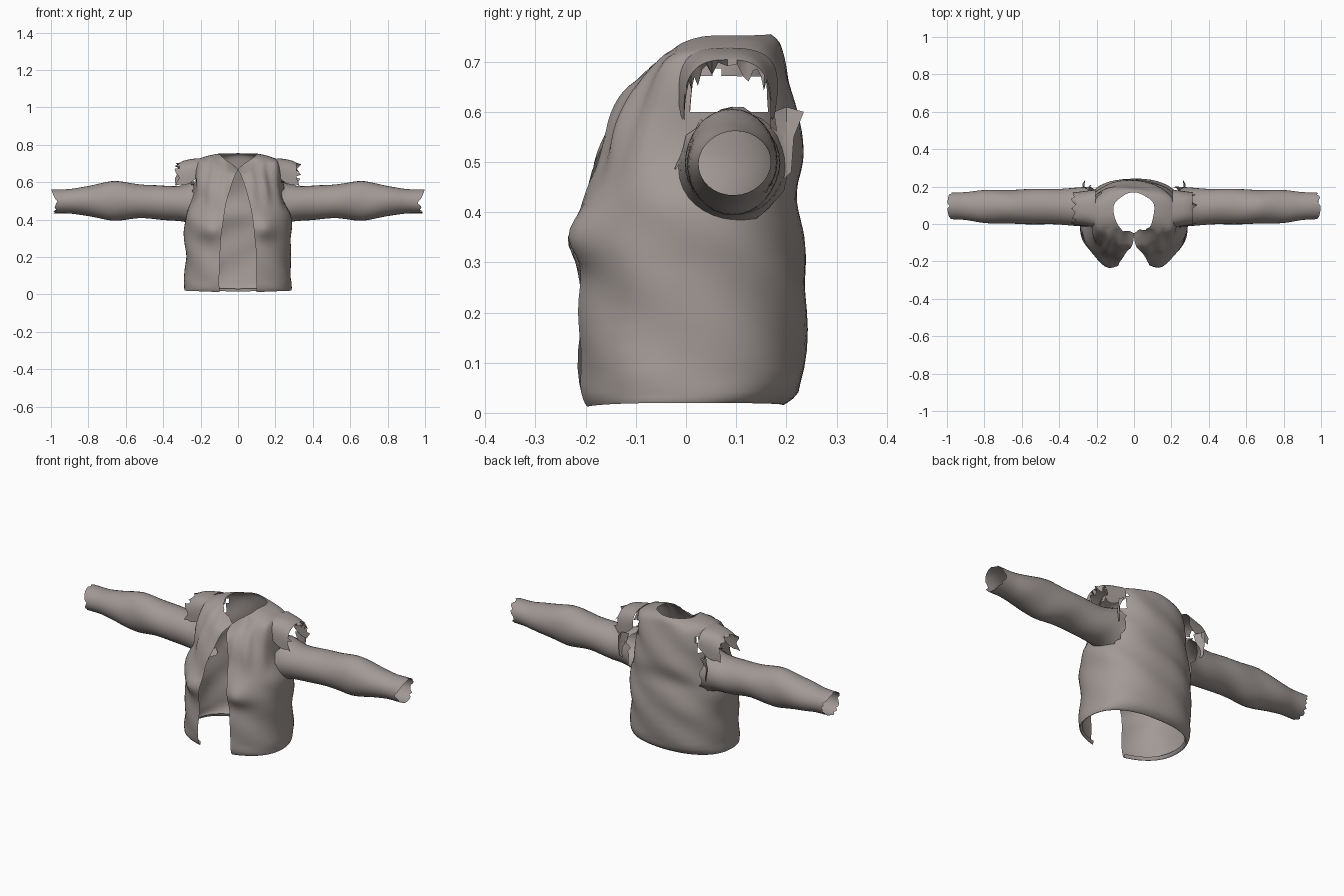
import bpy, bmesh, math, random
from math import sin, cos, pi, exp

random.seed(4)
if "Cube" in bpy.data.objects:
    bpy.data.objects.remove(bpy.data.objects["Cube"], do_unlink=True)

cloth = bpy.data.materials.new("warm_grey_cloth")
cloth.use_nodes = True
colour = (0.36, 0.32, 0.305, 1)
cloth.diffuse_color = colour
cloth.node_tree.nodes["Principled BSDF"].inputs["Base Color"].default_value = colour


def resample(keys, steps):
    """Smooth in-between rows of parameters (Catmull-Rom)."""
    out = []
    for i in range(len(keys) - 1):
        a, b, c, d = (keys[max(0, min(len(keys) - 1, i + k))] for k in (-1, 0, 1, 2))
        for s in range(steps):
            t = s / steps
            out.append([q + t * ((r - p) / 2 + t * ((2 * p - 5 * q + 4 * r - w) / 2
                        + t * (3 * q - p - 3 * r + w) / 2)) for p, q, r, w in zip(a, b, c, d)])
    return out + [list(keys[-1])]


def sheet(name, rows, closed=False, hole=None):
    """Skin a list of point rows, leaving out faces whose centre is in the hole."""
    bm = bmesh.new()
    grid = [[bm.verts.new(p) for p in row] for row in rows]
    n = len(rows[0])
    for lower, upper in zip(grid, grid[1:]):
        for j in range(n if closed else n - 1):
            k = (j + 1) % n
            bm.faces.new((lower[j], lower[k], upper[k], upper[j]))
    if hole:
        gone = [f for f in bm.faces if hole(f.calc_center_median())]
        bmesh.ops.delete(bm, geom=gone, context="FACES")
    bmesh.ops.recalc_face_normals(bm, faces=bm.faces)
    mesh = bpy.data.meshes.new(name)
    bm.to_mesh(mesh)
    bm.free()
    mesh.materials.append(cloth)
    ob = bpy.data.objects.new(name, mesh)
    bpy.context.collection.objects.link(ob)
    bpy.ops.object.select_all(action="DESELECT")
    ob.select_set(True)
    bpy.context.view_layer.objects.active = ob
    bpy.ops.object.shade_smooth_by_angle(angle=math.radians(50))
    return ob


def power(v, e):
    return math.copysign(abs(v) ** e, v)


# Vest body: half width, front y, back y, z at front / side / back, half gap
body = [
    (.27, -.20, .19, .03, .035, .03, .1),
    (.285, -.205, .195, .008, .02, .016, .1),
    (.287, -.22, .232, .06, .06, .06, .1),
    (.28, -.22, .24, .2, .2, .2, .097),
    (.284, -.216, .24, .28, .28, .28, .092),
    (.288, -.214, .232, .35, .35, .35, .085),
    (.28, -.205, .222, .42, .42, .42, .075),
    (.25, -.183, .233, .5, .5, .5, .06),
    (.24, -.155, .224, .58, .58, .58, .037),
    (.236, -.12, .211, .635, .655, .65, .015),
    (.225, -.085, .197, .655, .712, .70, .004),
    (.17, -.06, .183, .665, .738, .738, .001),
    (.108, -.04, .165, .67, .752, .755, .001),
]
COLS = 72
rows = []
for hx, yf, yb, zf, zs, zb, gap in resample(body, 4):
    e = 0.86
    start = math.asin(min(1, max(0, gap / hx)) ** (1 / e))
    row = []
    for j in range(COLS + 1):
        a = start + (2 * pi - 2 * start) * j / COLS
        x = hx * power(sin(a), e)
        y = (yf + yb) / 2 - (yb - yf) / 2 * power(cos(a), e)
        side = abs(sin(a)) ** 0.8
        z = (zf if cos(a) > 0 else zb) * (1 - side) + zs * side
        # Chest fullness and soft creases
        if y < 0:
            y -= .036 * exp(-((abs(x) - .14) / .06) ** 2 - ((z - .35) / .055) ** 2)
        crease = .004 * sin(z * 31 + a * 5) * (1 if z > .05 else 0)
        if y < .02 and .45 < z < .72:
            crease += .006 * sin(abs(x) * 95 + z * 12) * min(1, (z - .45) * 10)
        y -= crease * cos(a)
        x += crease * sin(a)
        row.append((x, y, z))
    rows.append(row)
sheet("vest_body", rows,
      hole=lambda c: abs(c.x) > .17 and .01 < c.y < .165
      and .59 < c.z < .675 + .012 * sin(c.y * 120))

# Sleeves: distance from middle, centre y, centre z, half depth, half height
sleeve = [
    (.235, .092, .488, .108, .115),
    (.29, .092, .487, .102, .1),
    (.36, .092, .487, .098, .092),
    (.5, .093, .497, .094, .09),
    (.64, .092, .5, .092, .104),
    (.72, .092, .5, .09, .097),
    (.82, .094, .499, .085, .078),
    (.9, .096, .498, .076, .064),
    (.965, .097, .498, .072, .064),
]
# Shoulder caps: distance from middle, centre y, half depth, crown z, foot z
cap = [(.205, .083, .1, .728, .64), (.25, .083, .095, .724, .60),
       (.29, .083, .09, .715, .585), (.32, .083, .086, .70, .59)]
RING = 32
for side, name in ((1, "left"), (-1, "right")):
    rings = resample(sleeve, 4)
    rows = []
    for i, (d, cy, cz, ry, rz) in enumerate(rings):
        row = []
        for j in range(RING):
            a = 2 * pi * j / RING
            x = d
            r = 1 + .02 * sin(d * 26 + 2 * a)
            if i == 0:
                # Torn inner edge
                x += random.uniform(-.03, .02)
                r += random.uniform(-.03, .08)
            if i == len(rings) - 1:
                # Ragged cuff, longest at top and bottom
                x += .033 * max(0, sin(a)) ** .6 + .022 * max(0, -sin(a)) ** .6
                x -= random.choice((0, 0, .012))
            row.append((side * x, cy + ry * r * cos(a), cz + rz * r * sin(a)))
        rows.append(row)
    sheet(name + "_sleeve", rows, closed=True)

    # Arched shoulder cap with a torn outer edge, more ragged on the left
    keys = resample(cap, 3)
    tear = .035 if side > 0 else .012
    rows = []
    for i, (d, cy, ry, top, foot) in enumerate(keys):
        row = []
        for j in range(25):
            a = pi * j / 24
            x, z = d, foot + (top - foot) * sin(a) ** .6
            if i == len(keys) - 1:
                x += random.uniform(-tear, .02)
                z -= random.uniform(0, tear)
            row.append((side * x, cy - ry * power(cos(a), .75), z))
        rows.append(row)
    sheet(name + "_shoulder_cap", rows)

    # Loose torn scrap behind the arm
    sheet(name + "_torn_scrap", [
        [(side * .235, .175, .6), (side * .25, .185, .53), (side * .245, .185, .46)],
        [(side * .265, .2, .61), (side * .275, .2, .54), (side * .265, .2, .47)],
        [(side * .262, .235, .6), (side * .275, .215, .55), (side * .27, .21, .48)]])
